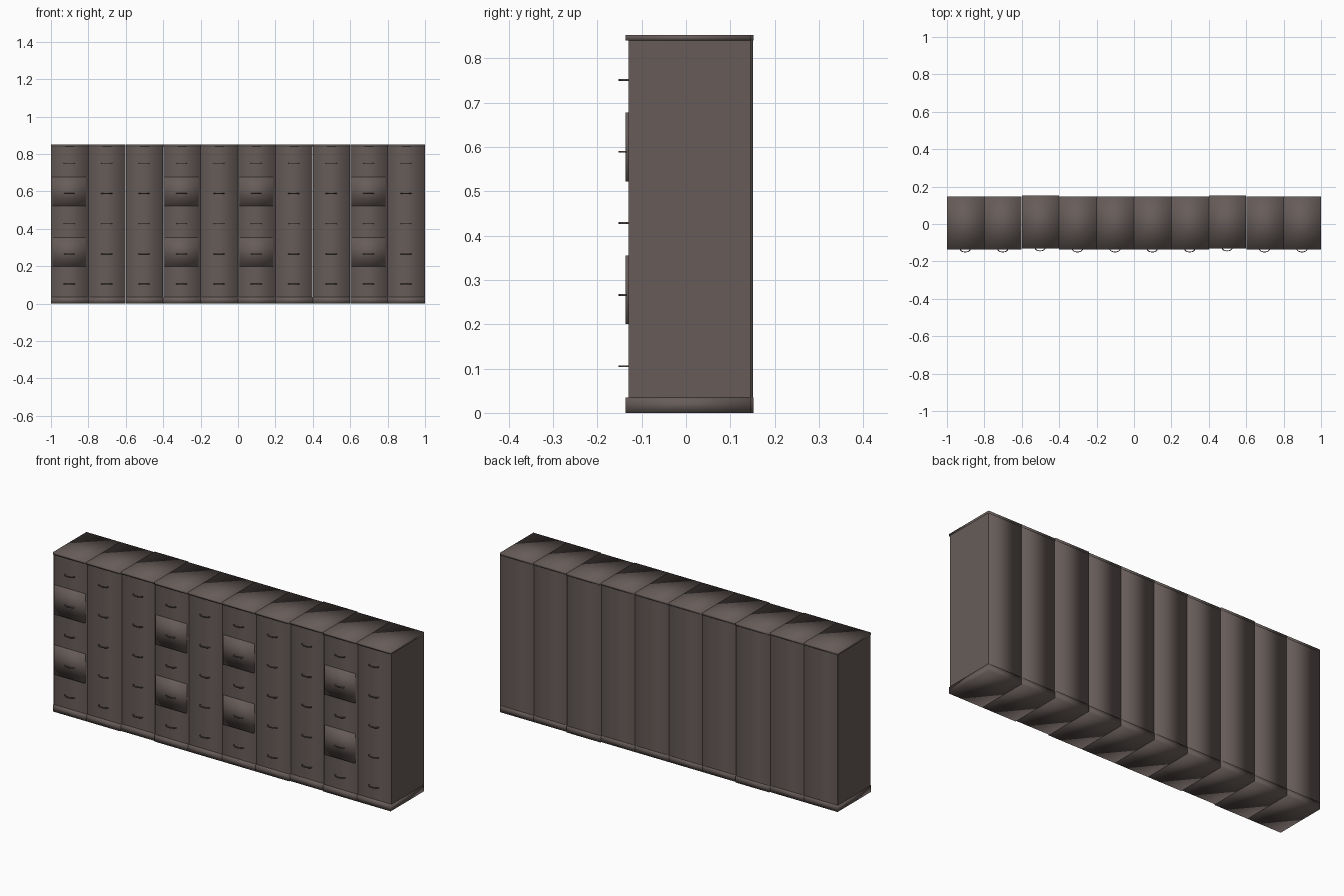
import bpy, bmesh, math

if "Cube" in bpy.data.objects:
    bpy.data.objects.remove(bpy.data.objects["Cube"])

def material(name, rgb):
    m = bpy.data.materials.new(name)
    m.diffuse_color = (*rgb, 1)
    m.use_nodes = True
    m.node_tree.nodes["Principled BSDF"].inputs["Base Color"].default_value = m.diffuse_color
    return m

STEEL = material("warm_grey_brown", (0.135, 0.108, 0.100))

def box(name, x0, x1, y0, y1, z0, z1, smooth=True, open_ends=False):
    bm = bmesh.new()
    bmesh.ops.create_cube(bm, size=1)
    for v in bm.verts:
        v.co = (x1 if v.co.x > 0 else x0, y1 if v.co.y > 0 else y0, z1 if v.co.z > 0 else z0)
    if open_ends:
        ends = [f for f in bm.faces if abs(f.normal.z) > 0.5]
        bmesh.ops.delete(bm, geom=ends, context='FACES_ONLY')
    for f in bm.faces:
        f.smooth = smooth
    me = bpy.data.meshes.new(name)
    bm.to_mesh(me)
    bm.free()
    me.materials.append(STEEL)
    ob = bpy.data.objects.new(name, me)
    bpy.context.collection.objects.link(ob)
    return ob

def handle_mesh():
    # thin bowed bar swept along a half ellipse, with a small rectangular section
    bm = bmesh.new()
    rings = []
    n = 8
    for i in range(n + 1):
        a = math.pi * i / n
        c, s = math.cos(a), math.sin(a)
        ring = [bm.verts.new((r * c, -d * s, z)) for r, d, z in
                ((0.030, 0.019, -0.002), (0.030, 0.019, 0.002),
                 (0.025, 0.0145, 0.002), (0.025, 0.0145, -0.002))]
        rings.append(ring)
    for a, b in zip(rings, rings[1:]):
        for k in range(4):
            bm.faces.new((a[k], a[(k + 1) % 4], b[(k + 1) % 4], b[k]))
    bm.faces.new(rings[0])
    bm.faces.new(rings[-1])
    bmesh.ops.recalc_face_normals(bm, faces=bm.faces)
    for f in bm.faces:
        f.smooth = True
    me = bpy.data.meshes.new("drawer_handle")
    bm.to_mesh(me)
    bm.free()
    me.materials.append(STEEL)
    return me

HANDLE = handle_mesh()
HANDLE_Z = (0.105, 0.266, 0.428, 0.589, 0.751)

for i in range(10):
    x0 = -1 + 0.2 * i
    x1 = x0 + 0.2
    g = 0.0006                                  # hairline seam between cabinets
    dy = 0.006 if i in (2, 7) else 0.0          # two cabinets sit slightly back
    # body, plinth and top plate
    box(f"cabinet_body_{i}", x0 + g, x1 - g, -0.130 + dy, 0.145 + dy, 0.034, 0.841, open_ends=True)
    box(f"plinth_{i}", x0 + g / 2, x1 - g / 2, -0.137 + dy, 0.146 + dy, 0, 0.035)
    box(f"top_plate_{i}", x0 + g / 2, x1 - g / 2, -0.137 + dy, 0.146 + dy, 0.840, 0.852)
    # proud drawer fronts on four of the cabinets
    raised = i in (0, 3, 5, 8)
    if raised:
        for k, (z0, z1) in enumerate(((0.200, 0.355), (0.522, 0.677))):
            box(f"drawer_front_{i}_{k}", x0 + 0.007, x1 - 0.012, -0.137, -0.12, z0, z1)
    # five handles
    for k, z in enumerate(HANDLE_Z):
        ob = bpy.data.objects.new(f"drawer_handle_{i}_{k}", HANDLE)
        ob.location = (x0 + 0.098, -0.133 + (dy if not raised else 0), z)
        bpy.context.collection.objects.link(ob)

# flat outer side panels closing the row
for s, name in ((-1, "left_side_panel"), (1, "right_side_panel")):
    a, b = sorted((s * 0.998, s * 1.0))
    box(name, a, b, -0.130, 0.145, 0.035, 0.840, smooth=False)
